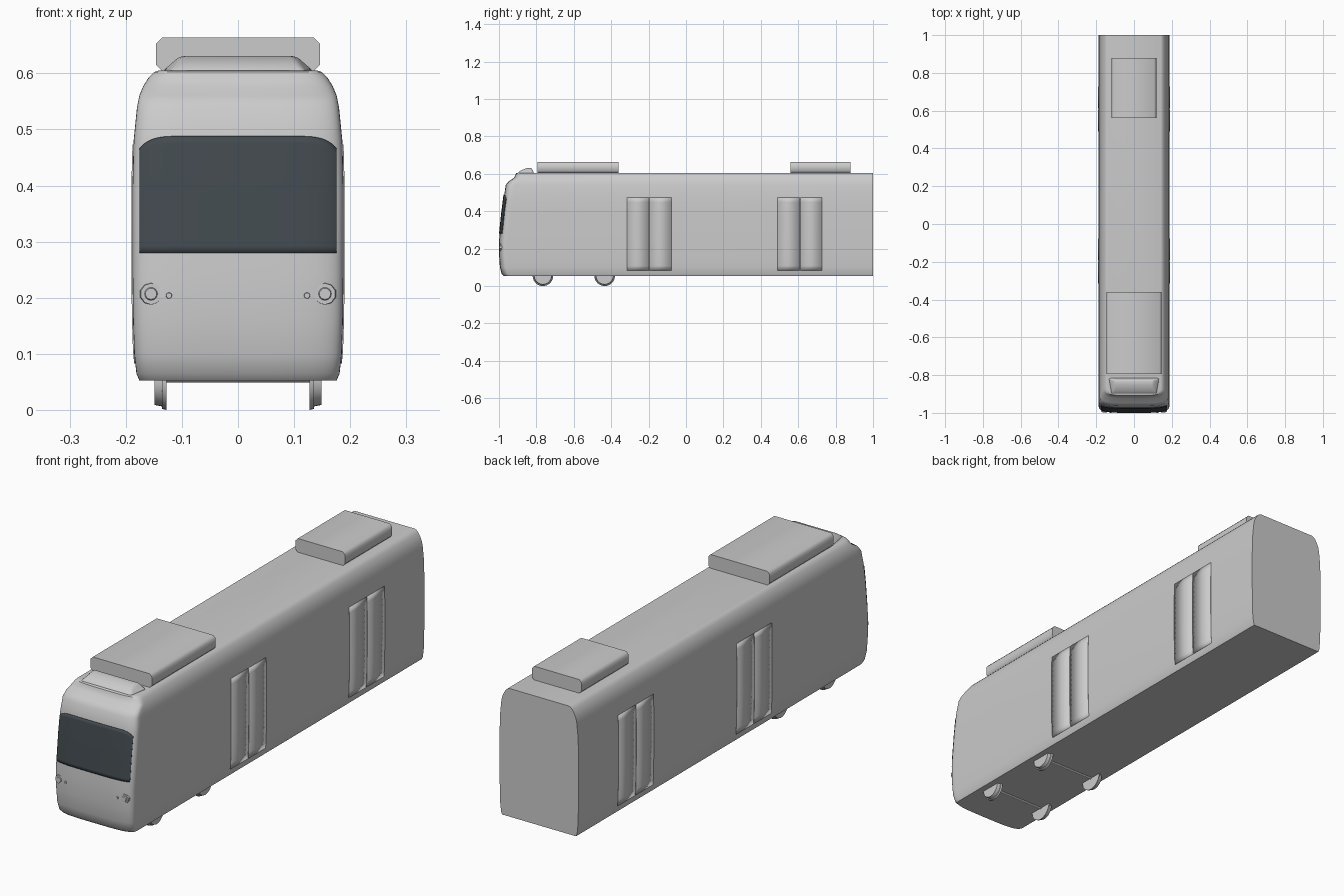
import bpy, bmesh, math
from mathutils import Matrix, Vector

cube = bpy.data.objects.get("Cube")
if cube:
    bpy.data.objects.remove(cube, do_unlink=True)


def material(name, rgb):
    m = bpy.data.materials.new(name)
    m.use_nodes = True
    m.diffuse_color = (*rgb, 1)
    m.node_tree.nodes["Principled BSDF"].inputs["Base Color"].default_value = (*rgb, 1)
    return m


GREY = material("light grey paint", (0.6, 0.6, 0.6))
GLASS = material("dark glass", (0.055, 0.068, 0.078))


def finish(name, bm, mat, angle=35):
    bmesh.ops.recalc_face_normals(bm, faces=bm.faces)
    mesh = bpy.data.meshes.new(name)
    bm.to_mesh(mesh)
    bm.free()
    ob = bpy.data.objects.new(name, mesh)
    bpy.context.collection.objects.link(ob)
    mesh.materials.append(mat)
    bpy.ops.object.select_all(action="DESELECT")
    ob.select_set(True)
    bpy.context.view_layer.objects.active = ob
    bpy.ops.object.shade_smooth_by_angle(angle=math.radians(angle))
    return ob


# Shell levels: height, half width, y of the nose
LEVELS = [(0.053, 0.176, -0.975), (0.065, 0.181, -0.986), (0.10, 0.185, -0.995),
          (0.16, 0.187, -0.999), (0.24, 0.188, -1.0), (0.40, 0.188, -0.983),
          (0.48, 0.186, -0.973), (0.54, 0.180, -0.964), (0.56, 0.176, -0.948),
          (0.577, 0.169, -0.921), (0.593, 0.159, -0.912), (0.602, 0.150, -0.909),
          (0.605, 0.142, -0.904)]
CORNER, POWER = 0.05, 4


def section(z):
    for (z0, w0, f0), (z1, w1, f1) in zip(LEVELS, LEVELS[1:]):
        if z <= z1:
            t = (z - z0) / (z1 - z0)
            return w0 + t * (w1 - w0), f0 + t * (f1 - f0)
    return LEVELS[-1][1:]


def nose(x, z):
    w, f = section(z)
    u = min(1, abs(x) / w)
    return f + CORNER * (1 - (1 - u ** POWER) ** (1 / POWER))


def sheet(name, nu, nv, point, mat, thickness):
    # Curved plate made from a grid and given a small thickness
    bm = bmesh.new()
    g = [[bm.verts.new(point(i / nu, j / nv)) for j in range(nv + 1)] for i in range(nu + 1)]
    for i in range(nu):
        for j in range(nv):
            bm.faces.new((g[i][j], g[i + 1][j], g[i + 1][j + 1], g[i][j + 1]))
    ob = finish(name, bm, mat)
    mod = ob.modifiers.new("thickness", "SOLIDIFY")
    mod.thickness, mod.offset = thickness, 0
    return ob


# Car body: stacked plan outlines with a rounded nose and a flat rear
def car_body():
    bm = bmesh.new()
    rings = []
    for z, w, f in LEVELS:
        pts = [(w, 1)]
        for k in range(33):
            a = math.pi * k / 32
            c, s = math.cos(a), max(0, math.sin(a))
            x = math.copysign(w * abs(c) ** (2 / POWER), c)
            pts.append((x, f + CORNER * (1 - s ** (2 / POWER))))
        pts.append((-w, 1))
        rings.append([bm.verts.new((x, y, z)) for x, y in pts])
    n = len(rings[0])
    for a, b in zip(rings, rings[1:]):
        for i in range(n):
            j = (i + 1) % n
            bm.faces.new((a[i], a[j], b[j], b[i]))
    bm.faces.new(rings[0])
    bm.faces.new(rings[-1])
    return finish("car_body", bm, GREY)


car_body()


# Windscreen with rounded top corners
def screen_point(u, v):
    x = 0.174 * math.sin((u - 0.5) * math.pi)
    top = 0.488 - 0.022 * (abs(x) / 0.174) ** 10
    z = 0.28 + v * (top - 0.28)
    return x, nose(x, z) - 0.001, z


sheet("windscreen", 40, 16, screen_point, GLASS, 0.006)

# Double doors, two leaves each, on both sides
for side, label in ((1, "left"), (-1, "right")):
    for start, place in ((-0.315, "front"), (0.49, "rear")):
        for leaf in range(2):
            y0 = start + leaf * 0.121

            def leaf_point(u, v):
                z = 0.083 + v * 0.39
                return side * section(z)[0], y0 + u * 0.117, z

            sheet(f"{place}_door_{label}_{leaf + 1}", 1, 16, leaf_point, GREY, 0.004)


# Roof equipment boxes with chamfered long edges
def roof_box(name, w, y0, y1):
    c, low, high = 0.011, 0.604, 0.664
    half = [(w - c, low), (w, low + c), (w, high - c), (w - c, high)]
    profile = half + [(-x, z) for x, z in reversed(half)]
    bm = bmesh.new()
    face = bm.faces.new([bm.verts.new((x, y0, z)) for x, z in profile])
    out = bmesh.ops.extrude_face_region(bm, geom=[face])
    moved = [v for v in out["geom"] if isinstance(v, bmesh.types.BMVert)]
    bmesh.ops.translate(bm, verts=moved, vec=(0, y1 - y0, 0))
    if face not in bm.faces:
        bm.faces.new([v for v in bm.verts if v not in moved])
    finish(name, bm, GREY, 50)


roof_box("front_roof_box", 0.146, -0.795, -0.36)
roof_box("rear_roof_box", 0.118, 0.56, 0.88)

# Sign hood over the nose
bm = bmesh.new()
for s in (-1, 1):
    for co in ((0.138, -0.813, 0.602), (0.122, -0.903, 0.602),
               (0.105, -0.825, 0.631), (0.098, -0.85, 0.631), (0.108, -0.885, 0.617)):
        bm.verts.new((s * co[0], co[1], co[2]))
bmesh.ops.convex_hull(bm, input=bm.verts)
bmesh.ops.dissolve_limit(bm, angle_limit=0.02, verts=bm.verts, edges=bm.edges)
hood = finish("sign_hood", bm, GREY, 50)
bevel = hood.modifiers.new("soft edges", "BEVEL")
bevel.width, bevel.segments = 0.008, 3


def add_cone(bm, start, end, r0, r1, segments):
    a, b = Vector(start), Vector(end)
    turn = (b - a).to_track_quat("Z", "Y").to_matrix().to_4x4()
    bmesh.ops.create_cone(bm, cap_ends=True, segments=segments, radius1=r0, radius2=r1,
                          depth=(b - a).length, matrix=Matrix.Translation((a + b) / 2) @ turn)


# Headlamps and marker lamps
for s, label in ((1, "left"), (-1, "right")):
    bm = bmesh.new()
    x, z = s * 0.155, 0.207
    y = nose(x, z)
    add_cone(bm, (x, y + 0.012, z), (x, y - 0.003, z), 0.021, 0.019, 10)
    add_cone(bm, (x, y, z), (x, y - 0.006, z), 0.013, 0.010, 16)
    finish("headlamp_" + label, bm, GREY)
    bm = bmesh.new()
    x, z = s * 0.123, 0.204
    y = nose(x, z)
    add_cone(bm, (x, y + 0.01, z), (x, y - 0.004, z), 0.0065, 0.005, 12)
    finish("marker_lamp_" + label, bm, GREY)

# Wheelsets: flanged wheels joined by an axle
for y, place in ((-0.765, "front"), (-0.435, "rear")):
    bm = bmesh.new()
    for s in (-1, 1):
        add_cone(bm, (s * 0.127, y, 0.055), (s * 0.135, y, 0.055), 0.055, 0.053, 32)
        add_cone(bm, (s * 0.134, y, 0.055), (s * 0.149, y, 0.055), 0.049, 0.046, 32)
    add_cone(bm, (-0.13, y, 0.057), (0.13, y, 0.057), 0.008, 0.008, 12)
    finish(place + "_wheelset", bm, GREY)
